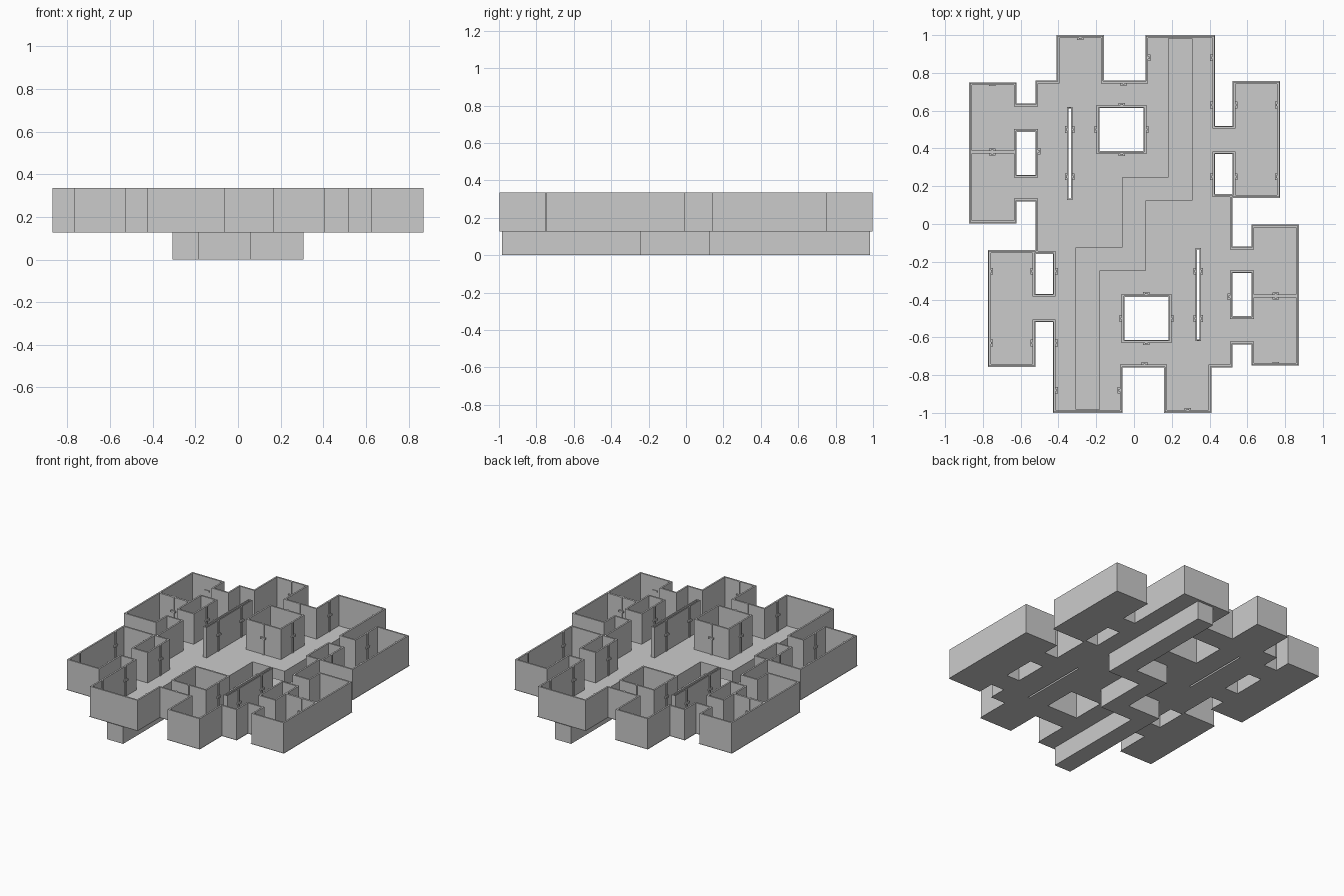
import bpy, bmesh
from mathutils import Matrix, Vector

if "Cube" in bpy.data.objects:
    bpy.data.objects.remove(bpy.data.objects["Cube"])

FLOOR, TOP = 0.127, 0.335


def finish(bm, name):
    bmesh.ops.recalc_face_normals(bm, faces=bm.faces[:])
    me = bpy.data.meshes.new(name)
    bm.to_mesh(me)
    bm.free()
    ob = bpy.data.objects.new(name, me)
    bpy.context.collection.objects.link(ob)
    return ob


def spin(pts):
    """Points turned half a circle about the centre."""
    return [(-x, -y) for x, y in pts]


def rect(x0, x1, y0, y1):
    return [(x0, y0), (x1, y0), (x1, y1), (x0, y1)]


def offset(loop, d):
    """Move a right-angled loop towards its right-hand (room) side."""
    out = []
    for i, p in enumerate(loop):
        p, a, b = Vector(p), Vector(loop[i - 1]), Vector(loop[(i + 1) % len(loop)])
        e, f = (p - a).normalized(), (b - p).normalized()
        q = p + d * Vector((e.y, -e.x)) + d * Vector((f.y, -f.x))
        out.append((q.x, q.y))
    return out


def ring(bm, loop, z):
    return [bm.verts.new((x, y, z)) for x, y in loop]


def bridge(bm, a, b):
    n = len(a)
    for i in range(n):
        j = (i + 1) % n
        bm.faces.new((a[i], a[j], b[j], b[i]))


def wall(loop, name, d0=0.004, d1=0.015):
    bm = bmesh.new()
    o, i = offset(loop, d0), offset(loop, d1)
    r = [ring(bm, o, FLOOR), ring(bm, o, TOP), ring(bm, i, TOP), ring(bm, i, FLOOR)]
    for k in range(4):
        bridge(bm, r[k], r[(k + 1) % 4])
    finish(bm, name)


def box(bm, x0, x1, y0, y1, z0, z1):
    m = Matrix.Translation(((x0 + x1) / 2, (y0 + y1) / 2, (z0 + z1) / 2))
    m = m @ Matrix.Diagonal((abs(x1 - x0), abs(y1 - y0), z1 - z0, 1))
    bmesh.ops.create_cube(bm, size=1, matrix=m)


# Plan: half of the outline, the other half is the same turned around
half = [(-.41, 1), (-.16, 1), (-.16, .76), (.06, .76), (.06, 1), (.43, 1),
        (.43, .52), (.522, .52), (.522, .757), (.773, .757), (.773, .138),
        (.522, .138), (.522, -.12), (.621, -.12), (.621, -.003), (.873, -.003),
        (.873, -.75), (.621, -.75), (.621, -.637), (.522, -.637),
        (.522, -.759), (.41, -.759)]
outline = half + spin(half)
courts = [rect(-.183, .05, .386, .614), rect(.43, .522, .158, .37),
          rect(.522, .621, -.488, -.26)]
slit = rect(-.346, -.334, .135, .612)
half_trench = [(.183, .983), (.307, .983), (.307, .124), (.061, .124),
               (.061, -.245), (-.183, -.245)]
trench = half_trench + spin(half_trench)

# Floor with its openings
bm = bmesh.new()
holes = courts + [slit]
edges = []
for loop in [outline, trench] + holes + [spin(h) for h in holes]:
    v = ring(bm, loop, FLOOR)
    edges += [bm.edges.new((v[k - 1], v[k])) for k in range(len(v))]
bmesh.ops.triangle_fill(bm, use_beauty=True, use_dissolve=False, edges=edges)
bmesh.ops.dissolve_limit(bm, angle_limit=0.01, verts=bm.verts[:], edges=bm.edges[:])
floor = finish(bm, "floor")

# Sunken channel crossing the plan
bm = bmesh.new()
low, high = ring(bm, trench, 0), ring(bm, trench, FLOOR)
bridge(bm, low, high)
bm.faces.new(low)
finish(bm, "sunken_channel")

# Walls round the outline, courtyards and slits
wall(outline, "outer_wall")
for c in courts:
    wall(c, "courtyard_wall")
    wall(spin(c), "courtyard_wall")
for s in (slit, spin(slit)):
    wall(s, "partition_wall", 0.001, 0.008)

# Walls dividing the paired side rooms
bm = bmesh.new()
for s in (1, -1):
    box(bm, -.862 * s, -.63 * s, .374 * s, .388 * s, FLOOR, TOP)
finish(bm, "dividing_walls")

# Wall posts with brackets: position and direction into the room
marks = [(-.285, .985, 0, -1), (-.75, .742, 0, -1), (-.75, .388, 0, 1),
         (-.75, .374, 0, -1), (-.507, .385, 1, 0), (-.055, .745, 0, -1),
         (.075, .88, 1, 0), (.415, .88, -1, 0), (.415, .63, -1, 0),
         (.537, .63, 1, 0), (.758, .63, -1, 0), (.758, .25, -1, 0),
         (.537, .25, 1, 0), (.415, .25, -1, 0),
         (-.198, .5, -1, 0), (.065, .5, 1, 0), (-.065, .629, 0, 1),
         (-.065, .371, 0, -1)]
marks += [(x, y, d, 0) for x, d in ((-.354, -1), (-.326, 1)) for y in (.5, .25)]
bm = bmesh.new()
for x, y, dx, dy in marks:
    for s in (1, -1):
        for w, depth, z0, z1 in ((.006, .006, FLOOR, TOP), (.018, .012, .235, .247)):
            box(bm, s * (x - w * abs(dy) - .002 * dx), s * (x + w * abs(dy) + depth * dx),
                s * (y - w * abs(dx) - .002 * dy), s * (y + w * abs(dx) + depth * dy), z0, z1)
finish(bm, "wall_brackets")
